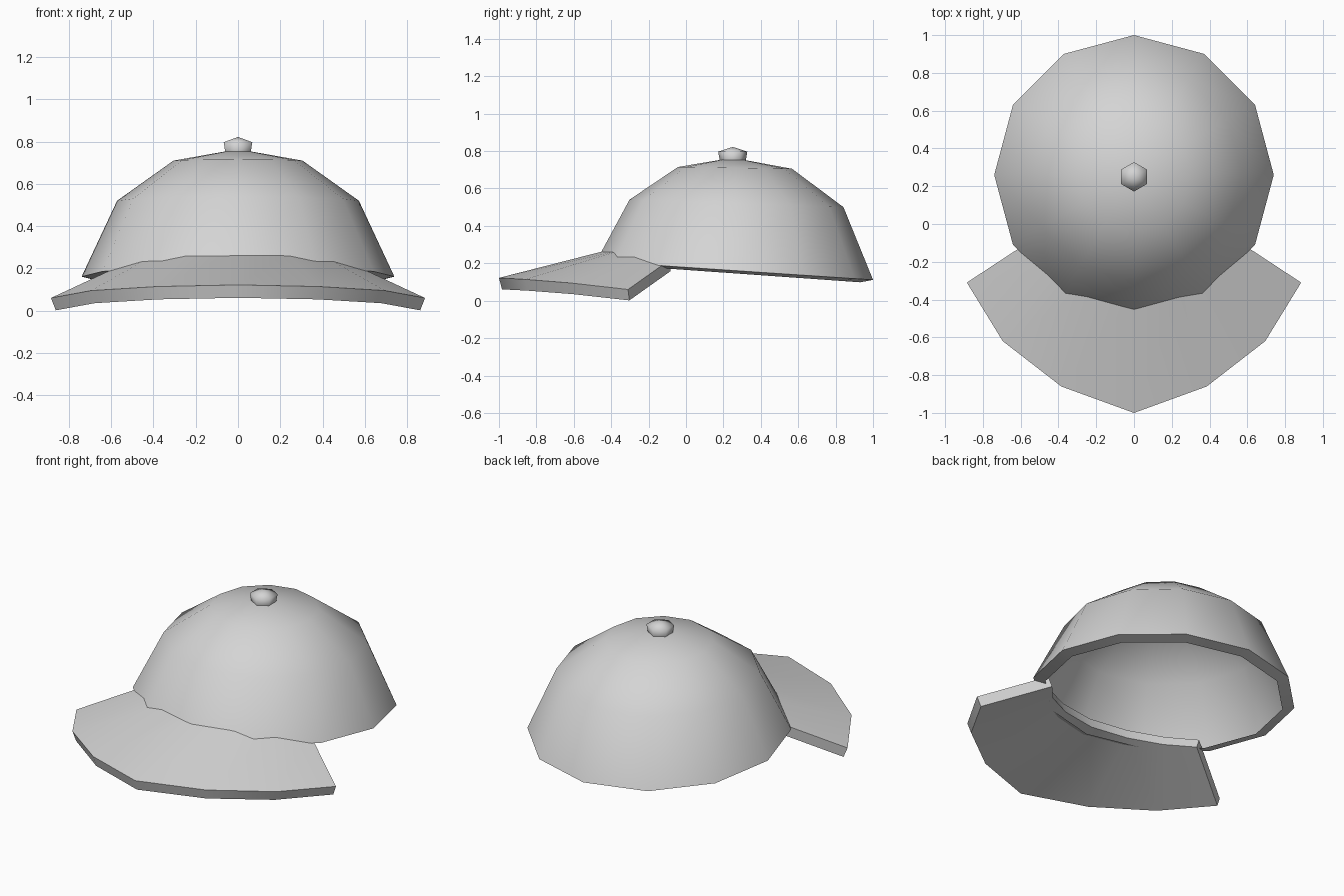
import bpy
import bmesh
from math import sin, cos, tau, radians

cube = bpy.data.objects.get("Cube")
if cube:
    bpy.data.objects.remove(cube, do_unlink=True)

grey = bpy.data.materials.new("light grey")
grey.use_nodes = True
colour = (0.66, 0.66, 0.66, 1)
grey.diffuse_color = colour
grey.node_tree.nodes["Principled BSDF"].inputs["Base Color"].default_value = colour


def finish(name, bm, angle):
    """Turn a bmesh into a smooth-shaded object."""
    mesh = bpy.data.meshes.new(name)
    bm.to_mesh(mesh)
    bm.free()
    mesh.materials.append(grey)
    obj = bpy.data.objects.new(name, mesh)
    bpy.context.collection.objects.link(obj)
    bpy.ops.object.select_all(action='DESELECT')
    bpy.context.view_layer.objects.active = obj
    obj.select_set(True)
    if name == "brim":
        mod = obj.modifiers.new("thickness", 'SOLIDIFY')
        mod.thickness = 0.063
        mod.offset = -1
        mod.use_even_offset = True
        bpy.ops.object.modifier_apply(modifier=mod.name)
    bpy.ops.object.shade_smooth_by_angle(angle=radians(angle))


def lathe(bm, rings, sides, apex):
    """Stack tilted rings (radius, centre y, centre z, slope) under an apex."""
    rows = []
    for radius, cy, cz, slope in rings:
        row = []
        for i in range(sides):
            a = tau * i / sides
            dy = -radius * cos(a)
            row.append(bm.verts.new((radius * sin(a), cy + dy, cz + slope * dy)))
        rows.append(row)
    top = bm.verts.new(apex)
    for i in range(sides):
        j = (i + 1) % sides
        for low, high in zip(rows, rows[1:]):
            bm.faces.new((low[i], low[j], high[j], high[i]))
        bm.faces.new((rows[-1][i], rows[-1][j], top))


# Crown: twelve-sided shell with a narrow rim turned inward at the bottom
bm = bmesh.new()
lathe(bm, [(0.672, 0.26, 0.146, -0.071),
           (0.74, 0.26, 0.161, -0.067),
           (0.572, 0.27, 0.52, -0.035),
           (0.305, 0.262, 0.71, -0.016)], 12, (0, 0.25, 0.764))
finish("crown", bm, 45)

# Brim: curved strip, half described and mirrored
inner = [(0, -0.385, 0.279), (0.235, -0.34, 0.272), (0.42, -0.235, 0.25), (0.55, -0.09, 0.216)]
outer = [(0, -1.0, 0.122), (0.385, -0.86, 0.114), (0.695, -0.62, 0.095), (0.885, -0.31, 0.06)]


def mirrored(points):
    return [(-x, y, z) for x, y, z in points[:0:-1]] + points


bm = bmesh.new()
front = [bm.verts.new(p) for p in mirrored(outer)]
back = [bm.verts.new(p) for p in mirrored(inner)]
for i in range(len(front) - 1):
    bm.faces.new((front[i], front[i + 1], back[i + 1], back[i]))
finish("brim", bm, 42)

# Button: small six-sided cap on top of the crown
bm = bmesh.new()
lathe(bm, [(0.07, 0.25, 0.752, 0), (0.078, 0.25, 0.797, 0)], 6, (0, 0.25, 0.822))
finish("button", bm, 80)
